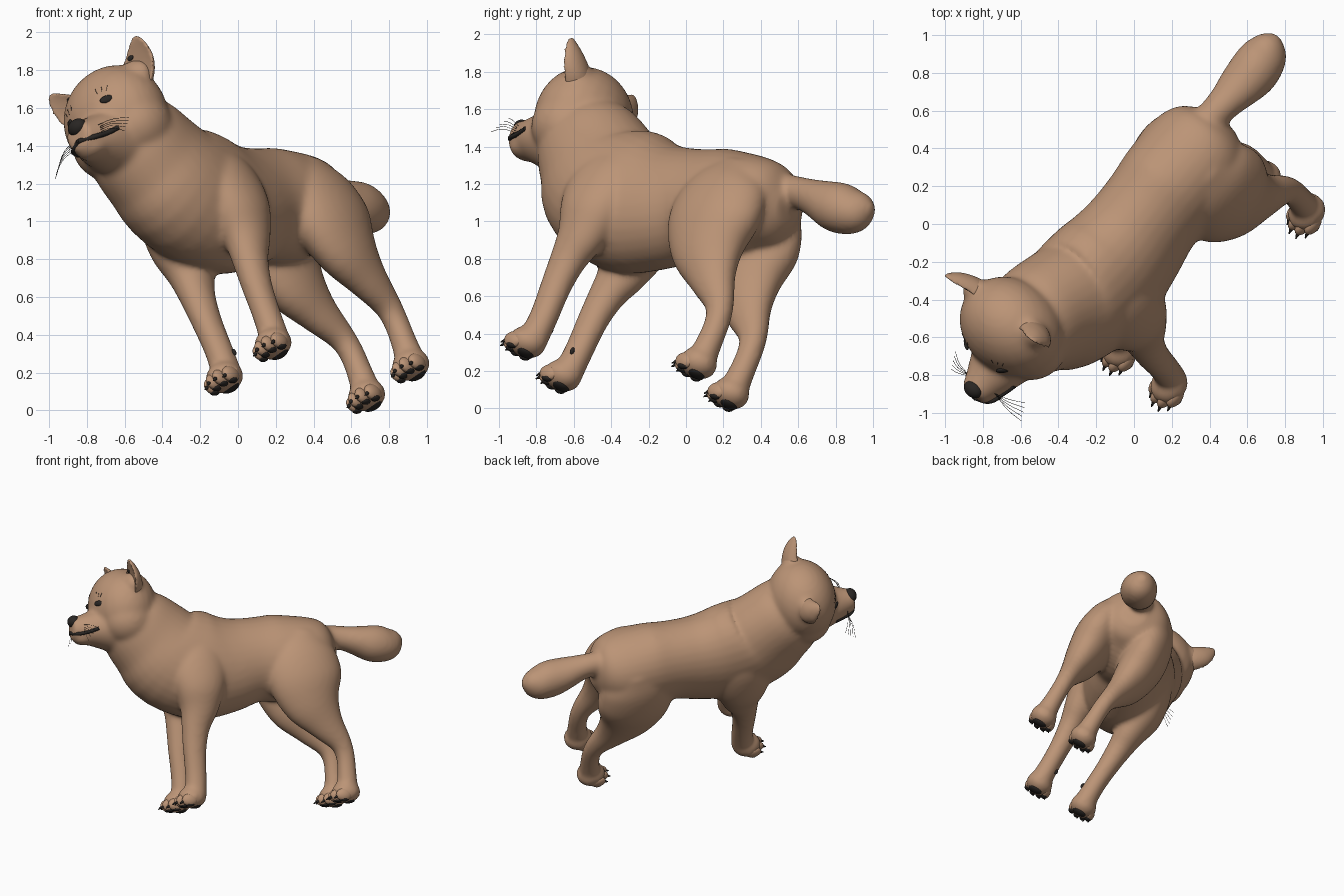
import bpy, bmesh, math
from mathutils import Matrix, Vector
from mathutils.bvhtree import BVHTree

if "Cube" in bpy.data.objects:
    bpy.data.objects.remove(bpy.data.objects["Cube"])

# Animal frame: local x = forward, y = left, z = up; the whole animal is tilted
left = Vector((0.705, -0.52, 0.488)).normalized()
fwd = Vector((-0.62, -0.777, 0.095))
fwd = (fwd - left * fwd.dot(left)).normalized()
up = fwd.cross(left)
POSE = Matrix((fwd, left, up)).transposed().to_4x4()
POSE.translation = left * 0.56
HEAD = 0.018  # the head sits slightly to the left


def material(name, rgb):
    m = bpy.data.materials.new(name)
    m.use_nodes = True
    m.diffuse_color = (*rgb, 1)
    m.node_tree.nodes["Principled BSDF"].inputs["Base Color"].default_value = (*rgb, 1)
    return m


FUR = material("tan fur", (0.50, 0.297, 0.182))
DARK = material("near black", (0.022, 0.019, 0.017))


def smooth_path(pts, steps=4):
    """Catmull-Rom interpolation of the stations."""
    v = [Vector(p) for p in pts]
    v = [v[0] * 2 - v[1]] + v + [v[-1] * 2 - v[-2]]
    out = []
    for a, b, c, d in zip(v, v[1:], v[2:], v[3:]):
        for i in range(steps):
            t = i / steps
            out.append(0.5 * (2 * b + (c - a) * t + (2 * a - 5 * b + 4 * c - d) * t ** 2
                              + (3 * b - a - 3 * c + d) * t ** 3))
    return out + [v[-2]]


def tube(bm, stations, side=1, shift=0.0, hollow=False, n=32):
    """Loft of ellipses: (forward, up, left, lateral radius, sagittal radius)."""
    path = smooth_path(stations)
    rings = []
    for i, (f, u, l, rl, rs) in enumerate(path):
        a, b = path[max(i - 1, 0)], path[min(i + 1, len(path) - 1)]
        t = Vector((b[0] - a[0], 0, b[1] - a[1])).normalized()
        nrm = Vector((-t.z, 0, t.x))
        ring = []
        for k in range(n):
            ang = math.tau * k / n
            c = math.cos(ang)
            if hollow and c < 0:
                c *= -0.2
            p = Vector((f, l, u)) + nrm * (rs * c) + Vector((0, rl * math.sin(ang), 0))
            ring.append(bm.verts.new((p.x, p.y * side + shift, p.z)))
        rings.append(ring)
    for r, s in zip(rings, rings[1:]):
        for k in range(n):
            bm.faces.new((r[k], r[(k + 1) % n], s[(k + 1) % n], s[k]))
    bm.faces.new(rings[0][::-1])
    bm.faces.new(rings[-1])


def ball(bm, centre, radii, turn=0):
    m = (Matrix.Translation(centre) @ Matrix.Rotation(turn, 4, 'Z')
         @ Matrix.Diagonal((*radii, 1)))
    bmesh.ops.create_uvsphere(bm, u_segments=24, v_segments=16, radius=1, matrix=m)


def finish(name, bm, mat):
    bmesh.ops.recalc_face_normals(bm, faces=bm.faces)
    me = bpy.data.meshes.new(name)
    bm.to_mesh(me)
    bm.free()
    me.materials.append(mat)
    me.shade_smooth()
    ob = bpy.data.objects.new(name, me)
    bpy.context.collection.objects.link(ob)
    ob.matrix_world = POSE
    return ob


def fuse(ob, voxel, iterations):
    mod = ob.modifiers.new("fuse", 'REMESH')
    mod.mode = 'VOXEL'
    mod.voxel_size = voxel
    mod.use_smooth_shade = True
    mod = ob.modifiers.new("soften", 'SMOOTH')
    mod.factor = 0.5
    mod.iterations = iterations


def strokes(name, paths, radius):
    cu = bpy.data.curves.new(name, 'CURVE')
    cu.dimensions = '3D'
    cu.bevel_depth = radius
    cu.bevel_resolution = 1
    cu.use_fill_caps = True
    for path in paths:
        sp = cu.splines.new('BEZIER')
        sp.bezier_points.add(len(path) - 1)
        for bp, p in zip(sp.bezier_points, path):
            bp.co = p
            bp.handle_left_type = bp.handle_right_type = 'AUTO'
    cu.materials.append(DARK)
    ob = bpy.data.objects.new(name, cu)
    bpy.context.collection.objects.link(ob)
    ob.matrix_world = POSE


# Trunk and neck, tail, muzzle
trunk = [(-.62, .99, 0, .09, .1), (-.55, .985, 0, .21, .2), (-.42, .98, 0, .28, .26),
         (-.2, .945, 0, .29, .318), (0, .935, 0, .275, .31), (.2, .905, 0, .29, .352),
         (.4, .908, 0, .315, .395), (.62, .975, 0, .315, .38), (.75, 1.1, 0, .295, .335),
         (.88, 1.23, .01, .275, .29), (.96, 1.31, .02, .2, .22)]
tail = [(-.45, 1.07, 0, .12, .1), (-.6, 1.08, 0, .088, .088), (-.7, 1.07, 0, .095, .09),
        (-.8, 1.05, -.005, .118, .108), (-.92, 1.025, -.01, .135, .135),
        (-1.03, 1.02, -.02, .124, .126), (-1.11, 1.04, -.025, .08, .085),
        (-1.155, 1.05, -.025, .02, .02)]
muzzle = [(1.05, 1.21, 0, .2, .19), (1.2, 1.205, 0, .15, .135),
          (1.29, 1.205, 0, .108, .103), (1.365, 1.21, 0, .075, .08)]
# Limbs and ears, left side
hind_leg = [(-.34, 1.12, .13, .12, .15), (-.33, .97, .178, .15, .25),
            (-.335, .78, .195, .165, .28), (-.38, .6, .195, .14, .225),
            (-.475, .44, .187, .1, .14), (-.58, .3, .175, .073, .085),
            (-.615, .2, .168, .066, .07), (-.62, .08, .166, .068, .07),
            (-.615, -.06, .166, .08, .08)]
front_leg = [(.45, 1.15, .11, .12, .15), (.465, 1.01, .175, .14, .2), (.475, .87, .205, .148, .22),
             (.475, .72, .222, .14, .19), (.485, .58, .212, .115, .145),
             (.515, .44, .2, .092, .105), (.53, .28, .19, .078, .087),
             (.53, .1, .183, .073, .08), (.54, -.06, .182, .08, .08)]
ear = [(.95, 1.4, .15, .1, .06), (.955, 1.47, .19, .13, .09), (.965, 1.54, .235, .122, .08),
       (.98, 1.6, .275, .085, .06), (.995, 1.65, .305, .045, .035), (1.0, 1.675, .313, .015, .02)]
PAWS = [(.57, .183), (-.605, .166)]
TOES = [(-.068, .04), (-.025, .072), (.025, .072), (.068, .04)]

body_bm, toe_bm, ear_bm = bmesh.new(), bmesh.new(), bmesh.new()
tube(body_bm, trunk)
tube(body_bm, tail)
tube(body_bm, muzzle, shift=HEAD)
ball(body_bm, (.965, HEAD, 1.35), (.25, .298, .285))
ball(body_bm, (1.27, HEAD, 1.13), (.085, .085, .048))
for s in (1, -1):
    tube(body_bm, hind_leg, s)
    tube(body_bm, front_leg, s)
    tube(ear_bm, ear, s, shift=HEAD, hollow=True)
    ball(body_bm, (.94, .19 * s + HEAD, 1.5), (.075, .11, .09))
    ball(body_bm, (.96, .105 * s + HEAD, 1.25), (.2, .19, .185))
    for f, l in PAWS:
        ball(body_bm, (f, l * s, -.068), (.108, .1, .082))
        for dl, df in TOES:
            ball(toe_bm, (f + df - .005, l * s + dl, -.09), (.06, .031, .046))
body = finish("body", body_bm, FUR)
fuse(body, 0.014, 18)
finish("toes", toe_bm, FUR)
ears = finish("ears", ear_bm, FUR)
fuse(ears, 0.009, 8)

# Surface lookup for facial details
bpy.context.view_layer.update()
dg = bpy.context.evaluated_depsgraph_get()
skin = BVHTree.FromObject(body, dg)
ear_skin = BVHTree.FromObject(ears, dg)


def snap(f, l, u, out=0.0, tree=skin):
    p, nrm, _, _ = tree.find_nearest(Vector((f, l + HEAD, u)))
    return p + nrm * out


# Claws, dewclaws and pads
claws, pads = bmesh.new(), bmesh.new()
for s in (1, -1):
    ball(claws, (.51, .11 * s, .05), (.012, .012, .02))
    for f, l in PAWS:
        ball(pads, (f - .015, l * s, -.127), (.048, .055, .024))
        for dl, df in TOES:
            ball(pads, (f + df - .005, l * s + dl, -.125), (.032, .022, .016))
            m = (Matrix.Translation((f + df + .054, l * s + dl, -.105))
                 @ Matrix.Rotation(math.radians(120), 4, 'Y'))
            bmesh.ops.create_cone(claws, cap_ends=True, segments=10, radius1=.015,
                                  radius2=.003, depth=.045, matrix=m)
finish("claws", claws, DARK)
finish("paw_pads", pads, DARK)

# Nose, eyes and inner ear marks
nose, eyes, marks = bmesh.new(), bmesh.new(), bmesh.new()
ball(nose, (1.342, HEAD + .006, 1.258), (.045, .056, .045))
for s in (1, -1):
    ball(eyes, snap(1.19, .14 * s, 1.375), (.012, .038, .02), s * math.radians(40))
    ball(marks, snap(1.05, .235 * s, 1.56, tree=ear_skin), (.007, .02, .014))
finish("nose", nose, DARK)
finish("eyes", eyes, DARK)
finish("inner_ear_marks", marks, DARK)

# Mouth line, lashes and whiskers
mouth, hairs = [], []
for s in (1, -1):
    mouth.append([snap(*p) for p in ((1.38, 0, 1.175), (1.33, .07 * s, 1.165),
                                     (1.26, .13 * s, 1.17), (1.2, .16 * s, 1.19))])
    for k in range(3):
        a = snap(1.2, (.1 + .03 * k) * s, 1.43)
        hairs.append([a, snap(1.18, (.09 + .04 * k) * s, 1.46, .004)])
    for k in range(5):
        a = snap(1.3, .12 * s, 1.18 + .012 * k)
        hairs.append([a, a + Vector((.02 - .01 * k, .08 * s, -.025 + .004 * k)),
                      a + Vector((.02 - .02 * k, .16 * s, -.085 + .012 * k))])
strokes("mouth", mouth, 0.014)
strokes("whiskers_and_lashes", hairs, 0.0012)
